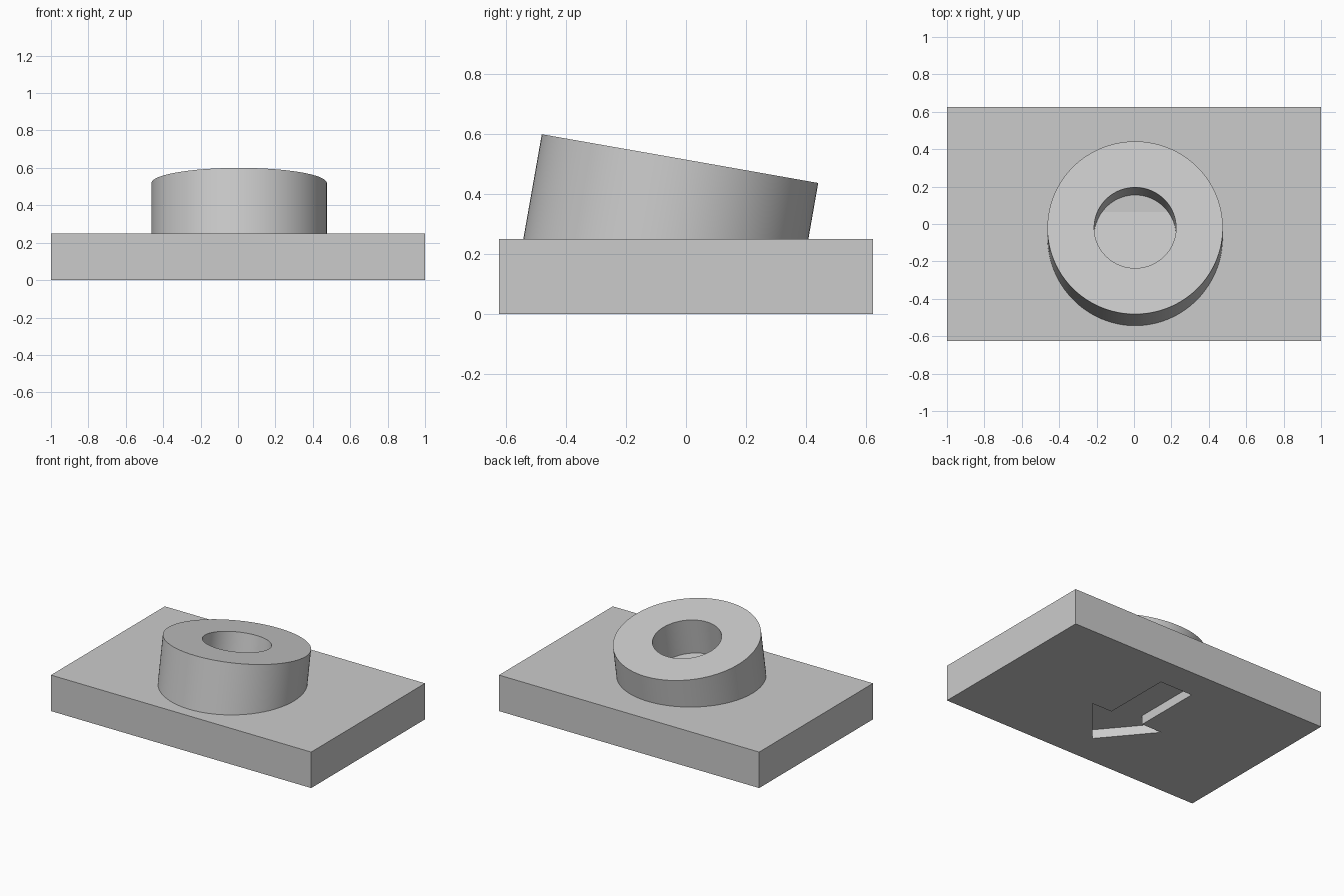
import bpy
import bmesh
from math import radians, tau

default = bpy.data.objects.get("Cube")
if default:
    bpy.data.objects.remove(default, do_unlink=True)

# Single plain grey material
grey = bpy.data.materials.new("plain_grey")
grey.use_nodes = True
colour = (0.6, 0.6, 0.6, 1)
grey.diffuse_color = colour
grey.node_tree.nodes["Principled BSDF"].inputs["Base Color"].default_value = colour


def add_object(name, bm):
    bmesh.ops.recalc_face_normals(bm, faces=bm.faces)
    mesh = bpy.data.meshes.new(name)
    bm.to_mesh(mesh)
    bm.free()
    mesh.materials.append(grey)
    obj = bpy.data.objects.new(name, mesh)
    bpy.context.collection.objects.link(obj)
    return obj


def prism(name, outline, z0, z1):
    """Extrude a flat outline from z0 up to z1."""
    bm = bmesh.new()
    face = bm.faces.new([bm.verts.new((x, y, z0)) for x, y in outline])
    top = bmesh.ops.extrude_face_region(bm, geom=[face])["geom"]
    moved = [v for v in top if isinstance(v, bmesh.types.BMVert)]
    bmesh.ops.translate(bm, verts=moved, vec=(0, 0, z1 - z0))
    return add_object(name, bm)


def lathe(name, profile, steps):
    """Revolve an (r, z) profile around the z axis."""
    bm = bmesh.new()
    verts = [bm.verts.new((r, 0, z)) for r, z in profile]
    edges = [bm.edges.new(pair) for pair in zip(verts, verts[1:])]
    bmesh.ops.spin(bm, geom=verts + edges, axis=(0, 0, 1), cent=(0, 0, 0),
                   angle=tau, steps=steps)
    bmesh.ops.remove_doubles(bm, verts=bm.verts, dist=0.0001)
    return add_object(name, bm)


# Rectangular base plate
base = prism("base_plate", [(-1, -0.625), (1, -0.625), (1, 0.625), (-1, 0.625)], 0, 0.25)

# Arrow recess in the underside, pointing to the front
half = [(0.125, 0.41), (0.125, -0.07), (0.28, -0.07)]
arrow = half + [(0, -0.405)] + [(-x, y) for x, y in reversed(half)]
cutter = prism("arrow_cutter", arrow, -0.1, 0.0625)
cutter.hide_render = True
cut = base.modifiers.new("arrow_recess", 'BOOLEAN')
cut.operation = 'DIFFERENCE'
cut.solver = 'EXACT'
cut.object = cutter
bpy.context.view_layer.objects.active = base
base.select_set(True)
bpy.ops.object.modifier_apply(modifier=cut.name)
bpy.data.objects.remove(cutter, do_unlink=True)

# Tilted round boss with a blind hole, sunk into the plate
boss = lathe("tilted_boss", [(0, -0.25), (0.219, -0.25), (0.219, 0), (0.469, 0),
                             (0.469, -0.37), (0, -0.37)], 128)
boss.location = (0.006, -0.02, 0.5185)
boss.rotation_euler.x = radians(-10)

bpy.ops.object.select_all(action='DESELECT')
boss.select_set(True)
bpy.context.view_layer.objects.active = boss
bpy.ops.object.shade_smooth_by_angle(angle=radians(30))
